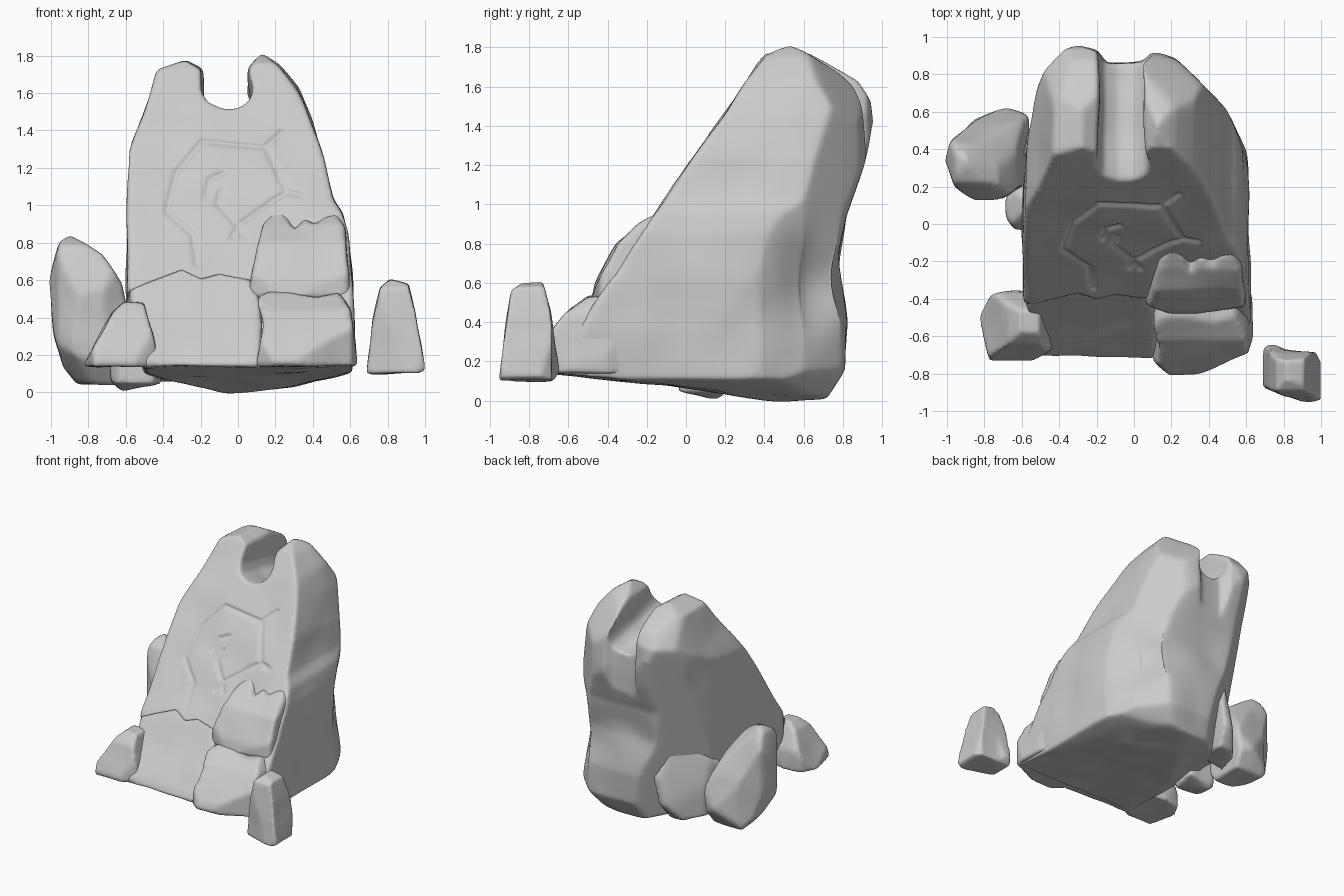
import bpy, bmesh, math
from mathutils import Vector, noise

AXES = {
    "front": lambda a, b, t: (a, t, b),   # (x, z) outline
    "side": lambda a, b, t: (t, a, b),    # (y, z) outline
    "top": lambda a, b, t: (a, b, t),     # (x, y) outline
}


def prism(name, view, pts, shear=0.0):
    """Outline extruded along the viewing axis."""
    bm = bmesh.new()
    rings = [[bm.verts.new(AXES[view](a, b, t)) for a, b in pts] for t in (-2.5, 2.5)]
    for v in bm.verts:
        v.co.z -= shear * (v.co.y - 0.27)
    bm.faces.new(rings[0])
    bm.faces.new(rings[1])
    n = len(pts)
    for i in range(n):
        j = (i + 1) % n
        bm.faces.new((rings[0][i], rings[0][j], rings[1][j], rings[1][i]))
    bmesh.ops.recalc_face_normals(bm, faces=bm.faces)
    me = bpy.data.meshes.new(name)
    bm.to_mesh(me)
    bm.free()
    ob = bpy.data.objects.new(name, me)
    bpy.context.collection.objects.link(ob)
    return ob


def rock(name, front, side, top, notch=None, sculpt=None, voxel=0.016, soft=6, facets=()):
    """Intersect three outlines, then remesh, soften, flatten facets and roughen."""
    ob = prism(name, "front", front)
    tools = [(prism("cut", "side", side), "INTERSECT"), (prism("cut", "top", top), "INTERSECT")]
    if notch:
        tools.append((prism("cut", "front", notch, 0.2), "DIFFERENCE"))
    for cutter, op in tools:
        cutter.hide_render = True
        m = ob.modifiers.new("shape", "BOOLEAN")
        m.object, m.operation, m.solver = cutter, op, "EXACT"
    m = ob.modifiers.new("remesh", "REMESH")
    m.mode, m.voxel_size = "VOXEL", voxel
    m = ob.modifiers.new("soften", "SMOOTH")
    m.factor, m.iterations = 0.5, soft
    dg = bpy.context.evaluated_depsgraph_get()
    me = bpy.data.meshes.new_from_object(ob.evaluated_get(dg))
    ob.modifiers.clear()
    ob.data = me
    for cutter, _ in tools:
        bpy.data.objects.remove(cutter)
    moves = []
    for v in me.vertices:
        d = v.normal * 0.012 * noise.noise(v.co * 4.0)
        if sculpt:
            d = d + sculpt(v.co, v.normal)
        for point, normal in facets:
            nn = Vector(normal).normalized()
            s = (v.co + d - Vector(point)).dot(nn)
            d = d - nn * 0.5 * (s + math.sqrt(s * s + 0.0006))  # soft-edged flattening
        moves.append(d)
    for v, d in zip(me.vertices, moves):
        v.co += d
    me.polygons.foreach_set("use_smooth", [True] * len(me.polygons))
    me.update()
    return ob


# Carved lines and broken lower lip on the sloping face, in (x, z)
STROKES = [
    [(-.22, .68), (-.24, .84), (-.38, .97), (-.33, 1.18), (-.19, 1.34), (.15, 1.31), (.26, 1.07)],
    [(.25, 1.06), (.19, 1.03), (.0, .89), (-.11, 1.01), (-.09, 1.08)],
    [(-.17, 1.06), (-.15, 1.14), (-.08, 1.17)],
    [(.14, 1.31), (.24, 1.40)], [(.26, 1.07), (.34, 1.05)],
    [(-.03, .83), (.0, .89), (.03, .83)],
]
LIP = [(-.7, .53), (-.58, .54), (-.46, .59), (-.3, .65), (-.2, .6), (-.1, .63), (.05, .6), (.7, .6)]


def seg_dist(p, a, b):
    ab = b - a
    t = max(0, min(1, (p - a).dot(ab) / ab.length_squared))
    return (p - a - ab * t).length


SEGS = [(Vector(a), Vector(b)) for s in STROKES for a, b in zip(s, s[1:])]


def carve(co, n):
    d = Vector((0, 0, 0))
    if n.y < -0.3 and co.y < 0.3:
        p = Vector((co.x, co.z))
        near = min(seg_dist(p, a, b) for a, b in SEGS)
        d.y += 0.016 * math.exp(-(near / 0.014) ** 2)
        for (x0, z0), (x1, z1) in zip(LIP, LIP[1:]):
            if x0 <= co.x < min(x1, .5):
                lip = z0 + (z1 - z0) * (co.x - x0) / (x1 - x0)
                d.y += 0.08 * max(0, min(1, (lip - co.z) / 0.025))
    # hollows in the back
    for c, r, depth in (((.45, .68, .6), .25, .11), ((-.1, .82, .7), .25, .03)):
        d -= n * depth * math.exp(-((co - Vector(c)).length / r) ** 2)
    return d


# Main leaning rock with the notched top
rock("main_rock",
     [(-.5, .1), (-.05, -.008), (.3, .03), (.61, .11), (.62, .35), (.61, .6), (.59, .85), (.56, .96),
      (.515, 1.03), (.465, 1.24), (.395, 1.46), (.33, 1.63), (.23, 1.75), (.13, 1.82), (.04, 1.72),
      (-.17, 1.72), (-.28, 1.775), (-.43, 1.72), (-.515, 1.46), (-.58, 1.3), (-.595, .9), (-.6, .4)],
     [(-.69, .14), (-.1, .08), (.5, -.008), (.72, .01), (.81, .16), (.835, .4), (.81, .7), (.825, .95),
      (.9, 1.18), (.96, 1.42), (.95, 1.53), (.88, 1.63), (.66, 1.75), (.53, 1.82), (.405, 1.77),
      (.31, 1.63), (-.01, 1.17), (-.395, .6)],
     [(-.48, -.72), (.61, -.69), (.64, -.3), (.63, 0), (.605, .38), (.51, .63), (.36, .83), (.25, .89),
      (.1, .915), (.05, .87), (-.15, .86), (-.2, .93), (-.3, .965), (-.42, .95), (-.49, .86),
      (-.515, .72), (-.56, .5), (-.59, .2), (-.6, 0), (-.585, -.4)],
     notch=[(-.19, 2.9), (-.19, 1.62), (-.16, 1.55), (-.08, 1.51), (.0, 1.515), (.06, 1.56),
            (.08, 1.63), (.055, 1.73), (.06, 2.9)],
     sculpt=carve, voxel=0.0135, soft=12,
     facets=[((.15, .69, 1.74), (.4, .7, .55)), ((.35, .5, 1.61), (.8, -.1, .6)),
             ((.45, .58, .08), (.5, .5, -.7)), ((-.42, .79, 1.62), (-.6, .5, .6)),
             ((-.4, .88, 1.4), (-1, 1, -.3)), ((.5, .62, .5), (1, 1, 0))])

# Lower left slab
rock("lower_slab",
     [(-.5, .13), (-.58, .45), (-.57, .55), (-.46, .61), (-.3, .67), (-.2, .62), (-.1, .65), (.05, .63),
      (.11, .5), (.13, .35), (.11, .13)],
     [(-.72, .14), (-.69, .2), (-.38, .61), (-.33, .68), (-.25, .6), (-.3, .12)],
     [(-.5, -.7), (.12, -.74), (.14, -.3), (.1, -.2), (-.55, -.2), (-.585, -.38)], soft=4)

# Lower right block
rock("lower_block",
     [(.1, .13), (.14, .36), (.1, .5), (.2, .55), (.3, .53), (.42, .51), (.54, .53), (.6, .44), (.645, .13)],
     [(-.82, .145), (-.79, .22), (-.62, .44), (-.5, .53), (-.43, .54), (-.3, .38), (-.25, .3), (-.3, .13)],
     [(.1, -.72), (.2, -.82), (.35, -.8), (.61, -.69), (.64, -.6), (.63, -.4), (.55, -.15), (.3, 0), (.12, -.3)],
     soft=5)

# Middle right block with the lumpy crest
rock("middle_block",
     [(.05, .5), (.1, .72), (.13, .9), (.2, .98), (.26, .94), (.3, .87), (.36, .93), (.41, .89), (.47, .94),
      (.53, .95), (.57, .88), (.61, .5)],
     [(-.5, .45), (-.46, .6), (-.35, .8), (-.24, .9), (-.12, .975), (-.04, .93), (0, .5)],
     [(.06, -.2), (.05, -.42), (.25, -.5), (.59, -.44), (.61, -.25), (.56, .05), (.3, .1), (.12, -.05)],
     soft=8)

# Wedge stone at the front left corner
rock("corner_stone",
     [(-.83, .14), (-.67, .43), (-.61, .485), (-.5, .48), (-.45, .3), (-.42, .13)],
     [(-.74, .14), (-.65, .41), (-.58, .485), (-.46, .485), (-.37, .3), (-.35, .14)],
     [(-.83, -.5), (-.76, -.38), (-.62, -.35), (-.44, -.39), (-.42, -.66), (-.55, -.73), (-.77, -.73)],
     soft=5)

# Tall leaning boulder on the left
rock("left_boulder",
     [(-.86, .04), (-.6, .04), (-.56, .3), (-.62, .58), (-.72, .74), (-.89, .84), (-.95, .8), (-1.01, .6),
      (-.985, .3), (-.94, .13)],
     [(.25, .04), (.52, .04), (.62, .2), (.55, .45), (.43, .74), (.36, .85), (.22, .78), (.12, .52), (.15, .18)],
     [(-1.01, .34), (-.96, .2), (-.85, .12), (-.72, .13), (-.58, .22), (-.52, .4), (-.55, .58), (-.68, .62),
      (-.85, .56), (-.98, .44)],
     soft=10, facets=[((-.72, .45, .62), (.5, .5, .6)), ((-.9, .3, .12), (-.6, -.4, -.6))])

# Small stones tucked under the left side
rock("tucked_stone",
     [(-.68, .06), (-.62, .005), (-.52, .03), (-.4, .05), (-.4, .3), (-.55, .4), (-.68, .28)],
     [(-.05, .05), (.05, .03), (.15, .0), (.2, .04), (.24, .25), (.1, .42), (-.03, .25)],
     [(-.71, .08), (-.64, -.03), (-.45, -.04), (-.4, .2), (-.6, .26)], soft=6)
rock("back_left_stone",
     [(-.6, .08), (-.32, .05), (-.24, .4), (-.36, .6), (-.48, .64), (-.6, .45)],
     [(.3, .08), (.66, .06), (.76, .2), (.78, .4), (.7, .63), (.4, .6)],
     [(-.6, .35), (-.55, .55), (-.36, .76), (-.22, .8), (-.25, .42)], soft=8,
     facets=[((-.42, .65, .45), (-1, 1, .3))])

# Free-standing stone at the front right
rock("standing_stone",
     [(.69, .1), (.72, .38), (.755, .56), (.81, .61), (.91, .58), (.955, .42), (1.005, .12), (.95, .09)],
     [(-.955, .1), (-.935, .3), (-.895, .56), (-.84, .6), (-.73, .61), (-.69, .45), (-.645, .15), (-.68, .1)],
     [(.68, -.68), (.73, -.635), (.81, -.67), (.97, -.68), (1.005, -.74), (1.0, -.94), (.92, -.96),
      (.8, -.92), (.69, -.87)],
     voxel=0.012, soft=6)
